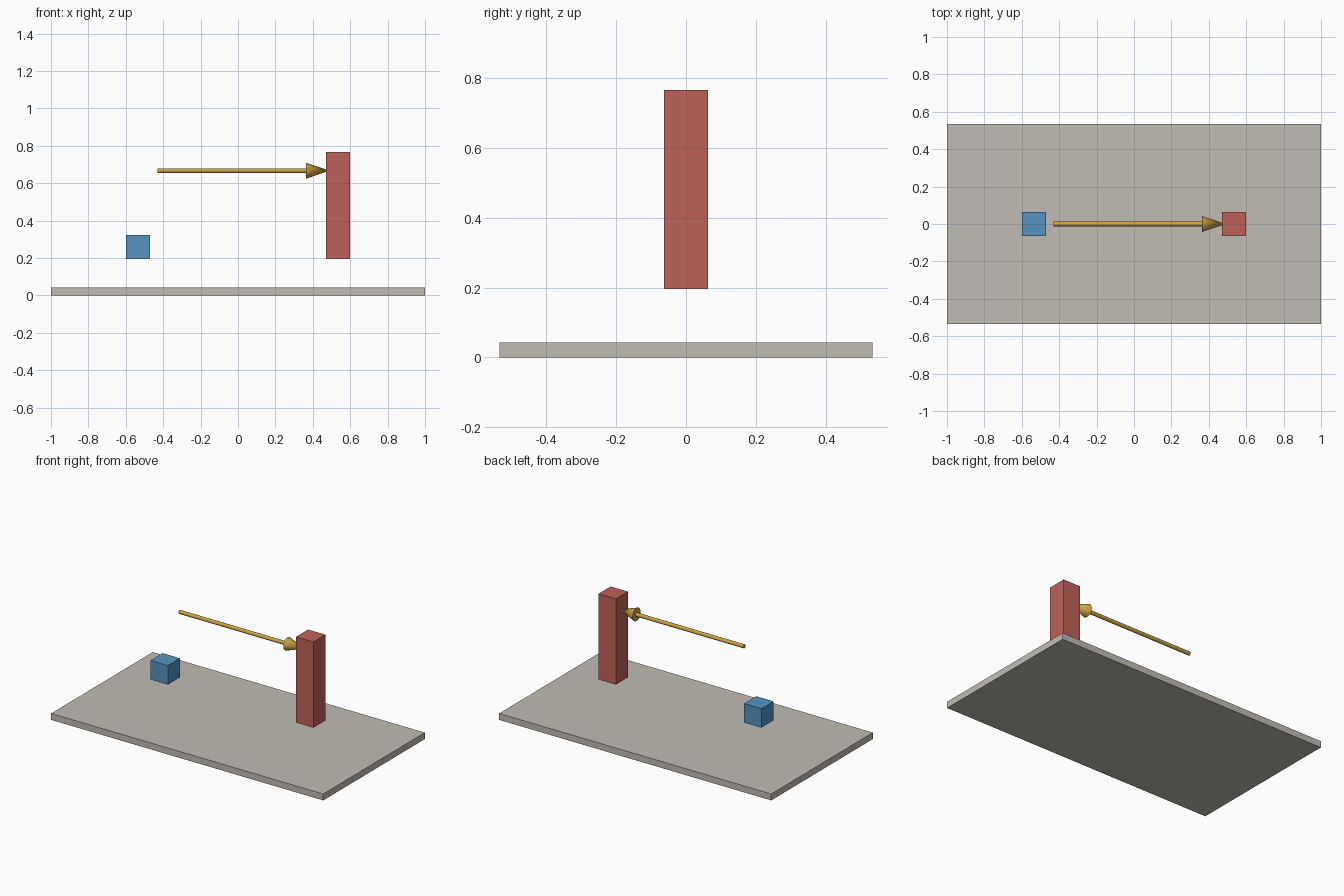
import bpy
import math

cube = bpy.data.objects.get("Cube")
if cube:
    bpy.data.objects.remove(cube, do_unlink=True)


def material(name, rgb):
    mat = bpy.data.materials.new(name)
    mat.use_nodes = True
    color = (*rgb, 1)
    mat.diffuse_color = color
    mat.node_tree.nodes["Principled BSDF"].inputs["Base Color"].default_value = color
    return mat


stone = material("warm grey", (0.53, 0.50, 0.456))
red = material("brick red", (0.515, 0.122, 0.098))
blue = material("sky blue", (0.089, 0.296, 0.527))
gold = material("gold", (0.60, 0.36, 0.06))


def box(name, center_x, bottom, size, mat):
    """Box centred on y = 0 and resting at the given height."""
    bpy.ops.mesh.primitive_cube_add(size=1, location=(center_x, 0, bottom + size[2] / 2))
    obj = bpy.context.object
    obj.name = name
    obj.scale = size
    bpy.ops.object.transform_apply(location=False, rotation=False, scale=True)
    obj.data.materials.append(mat)


def taper(name, start, end, radius_start, radius_end, height):
    """Round part along x, from start to end."""
    bpy.ops.mesh.primitive_cone_add(
        vertices=24, radius1=radius_start, radius2=radius_end, depth=end - start,
        location=((start + end) / 2, 0, height), rotation=(0, math.pi / 2, 0))
    obj = bpy.context.object
    obj.name = name
    obj.data.materials.append(gold)
    bpy.ops.object.shade_smooth_by_angle(angle=math.radians(40))


# Base slab
box("base_plate", 0, 0, (2, 1.067, 0.043), stone)

# Floating blocks
SIDE = 0.127
box("small_cube", -0.535, 0.196, (SIDE, SIDE, SIDE), blue)
box("tall_pillar", 0.535, 0.196, (SIDE, SIDE, 0.57), red)

# Arrow pointing from the cube side to the pillar
ARROW_Z = 0.667
taper("arrow_shaft", -0.43, 0.363, 0.0125, 0.0125, ARROW_Z)
taper("arrow_head", 0.363, 0.49, 0.043, 0, ARROW_Z)
